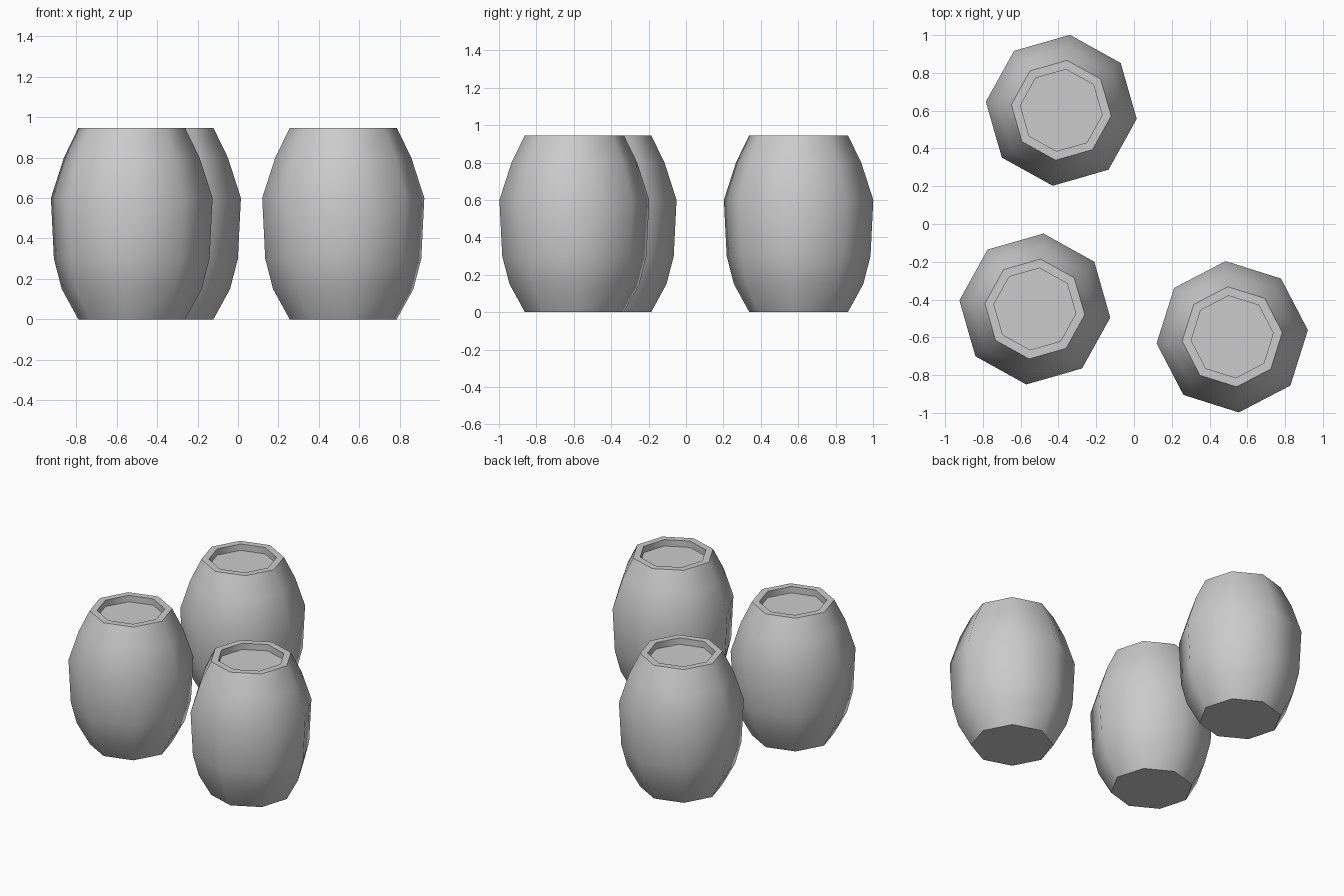
import bpy, bmesh
from math import radians, cos, sin, pi

if "Cube" in bpy.data.objects:
    bpy.data.objects.remove(bpy.data.objects["Cube"])

# Barrel profile (radius, height): body from the base up, rim, recessed lid
PROFILE = [(0.265, 0.0), (0.348, 0.15), (0.387, 0.30), (0.402, 0.60),
           (0.337, 0.80), (0.266, 0.945), (0.218, 0.945), (0.218, 0.90)]
SIDES = 8


def make_barrel(name, x, y, turn):
    bm = bmesh.new()
    rings = []
    for r, z in PROFILE:
        rings.append([bm.verts.new((r * cos(2 * pi * i / SIDES),
                                    r * sin(2 * pi * i / SIDES), z))
                      for i in range(SIDES)])
    # Staves and rim
    for a, b in zip(rings, rings[1:]):
        for i in range(SIDES):
            j = (i + 1) % SIDES
            bm.faces.new((a[i], a[j], b[j], b[i]))
    # Bottom and lid
    bm.faces.new(rings[0][::-1])
    bm.faces.new(rings[-1])
    mesh = bpy.data.meshes.new(name)
    bm.to_mesh(mesh)
    bm.free()
    obj = bpy.data.objects.new(name, mesh)
    bpy.context.collection.objects.link(obj)
    obj.location = (x, y, 0)
    obj.rotation_euler.z = radians(turn)
    # Smooth staves, crisp rims
    bpy.ops.object.select_all(action='DESELECT')
    obj.select_set(True)
    bpy.context.view_layer.objects.active = obj
    bpy.ops.object.shade_smooth_by_angle(angle=radians(50))


make_barrel("barrel_back", -0.385, 0.602, -6.5)
make_barrel("barrel_front_left", -0.525, -0.45, -6.5)
make_barrel("barrel_front_right", 0.52, -0.597, 5)
